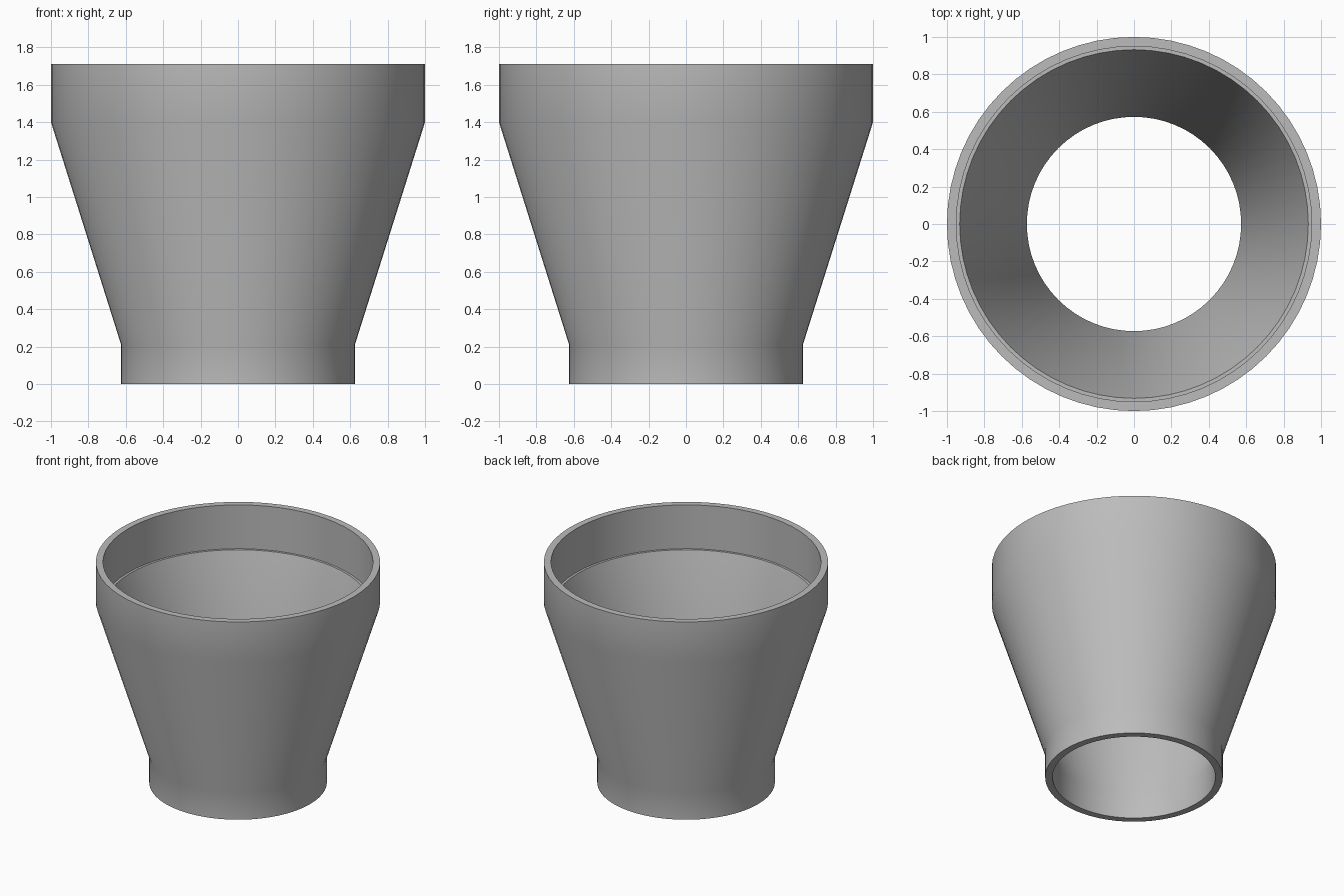
import bpy
import bmesh
import math

SEGMENTS = 64

cube = bpy.data.objects.get("Cube")
if cube:
    bpy.data.objects.remove(cube, do_unlink=True)


def make_material(name, rgb):
    mat = bpy.data.materials.new(name)
    mat.use_nodes = True
    colour = (*rgb, 1.0)
    mat.diffuse_color = colour
    mat.node_tree.nodes["Principled BSDF"].inputs["Base Color"].default_value = colour
    return mat


def lathe(name, profile, mat):
    """Revolve a closed (radius, height) profile around z."""
    bm = bmesh.new()
    rings = []
    for radius, height in profile:
        ring = []
        for i in range(SEGMENTS):
            a = math.tau * i / SEGMENTS
            ring.append(bm.verts.new((radius * math.cos(a), radius * math.sin(a), height)))
        rings.append(ring)
    for k, lower in enumerate(rings):
        upper = rings[(k + 1) % len(rings)]
        for i in range(SEGMENTS):
            j = (i + 1) % SEGMENTS
            bm.faces.new((lower[i], lower[j], upper[j], upper[i]))
    bmesh.ops.recalc_face_normals(bm, faces=bm.faces)
    mesh = bpy.data.meshes.new(name)
    bm.to_mesh(mesh)
    bm.free()
    mesh.materials.append(mat)
    obj = bpy.data.objects.new(name, mesh)
    bpy.context.collection.objects.link(obj)
    return obj


# Hollow reducer: outer wall, rim, stepped socket and tapered bore
outer_wall = [(0.625, 0), (0.625, 0.21), (1.0, 1.40), (1.0, 1.71)]
inner_wall = [(0.95, 1.71), (0.95, 1.37), (0.932, 1.37), (0.573, 0.21), (0.573, 0)]
grey = make_material("mid grey", (0.5, 0.5, 0.5))
reducer = lathe("reducer_body", outer_wall + inner_wall, grey)

# Smooth round walls with crisp rims
bpy.ops.object.select_all(action="DESELECT")
reducer.select_set(True)
bpy.context.view_layer.objects.active = reducer
bpy.ops.object.shade_smooth_by_angle(angle=math.radians(30))
